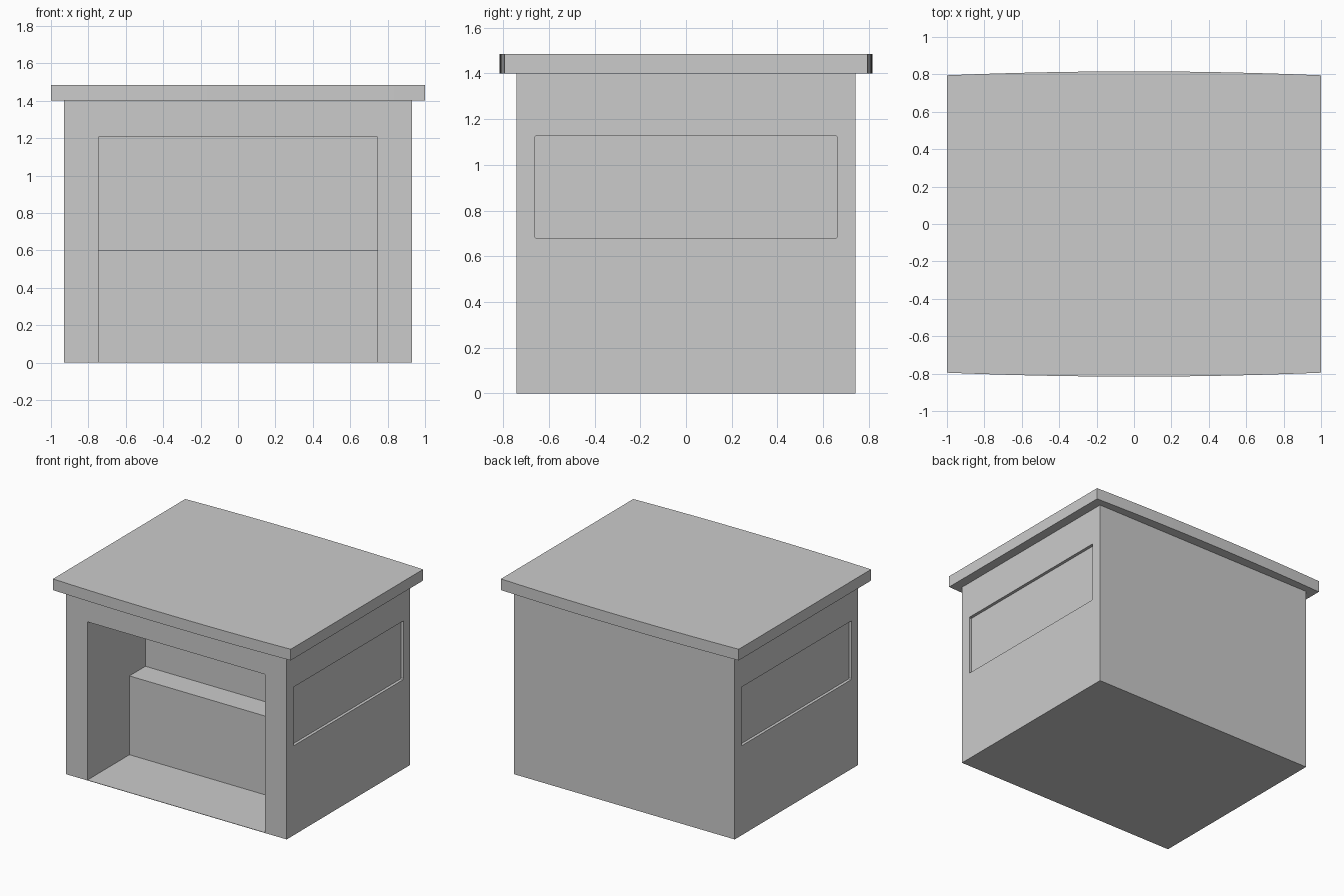
import bpy
import bmesh
from mathutils import Vector

cube = bpy.data.objects.get("Cube")
if cube:
    bpy.data.objects.remove(cube, do_unlink=True)

W, D, H = 0.929, 0.742, 1.4      # half width, half depth and height of the walls
ROOF_TOP = 1.485

grey = bpy.data.materials.new("plain grey")
GREY = (0.6, 0.6, 0.6, 1)
grey.use_nodes = True
grey.diffuse_color = GREY
grey.node_tree.nodes["Principled BSDF"].inputs["Base Color"].default_value = GREY


def prism(name, outline, offset):
    """Extrude a closed outline of 3D points along offset."""
    bm = bmesh.new()
    face = bm.faces.new([bm.verts.new(p) for p in outline])
    new = bmesh.ops.extrude_face_region(bm, geom=[face])["geom"]
    bmesh.ops.translate(bm, vec=Vector(offset),
                        verts=[v for v in new if isinstance(v, bmesh.types.BMVert)])
    bmesh.ops.recalc_face_normals(bm, faces=bm.faces)
    mesh = bpy.data.meshes.new(name)
    bm.to_mesh(mesh)
    bm.free()
    mesh.materials.append(grey)
    obj = bpy.data.objects.new(name, mesh)
    bpy.context.collection.objects.link(obj)
    return obj


def carve(target, cutter):
    """Subtract cutter from target and hide the cutter."""
    mod = target.modifiers.new(cutter.name, 'BOOLEAN')
    mod.operation = 'DIFFERENCE'
    mod.solver = 'EXACT'
    mod.object = cutter
    cutter.hide_render = True
    cutter.hide_set(True)


# Walls
walls = prism("walls", [(-W, -D, 0), (W, -D, 0), (W, D, 0), (-W, D, 0)], (0, 0, H))

# Front opening with a stepped counter at the back
floor, counter, lintel = 0.003, 0.602, 1.206
counter_front, back_wall, half_opening = -0.237, -0.045, 0.747
step = [(-1, floor), (counter_front, floor), (counter_front, counter),
        (back_wall, counter), (back_wall, lintel), (-1, lintel)]
carve(walls, prism("opening_cutter", [(-half_opening, y, z) for y, z in step],
                   (2 * half_opening, 0, 0)))

# Shallow side panels with clipped corners
py, z0, z1, c, depth = 0.663, 0.68, 1.126, 0.006, 0.022
panel = [(-py + c, z0), (py - c, z0), (py, z0 + c), (py, z1 - c),
         (py - c, z1), (-py + c, z1), (-py, z1 - c), (-py, z0 + c)]
for side, name in ((1, "left"), (-1, "right")):
    carve(walls, prism(name + "_panel_cutter",
                       [(side * (W - depth), y, z) for y, z in panel],
                       (side * 0.1, 0, 0)))

# Flat roof slab, gently bowed at front and back
EDGE, BOW, N = 0.795, 0.021, 12
xs = [-1 + 2 * i / N for i in range(N + 1)]
front = [(x, -EDGE - BOW * (1 - x * x), H) for x in xs]
back = [(-x, -y, z) for x, y, z in front]
prism("roof", front + back, (0, 0, ROOF_TOP - H))
